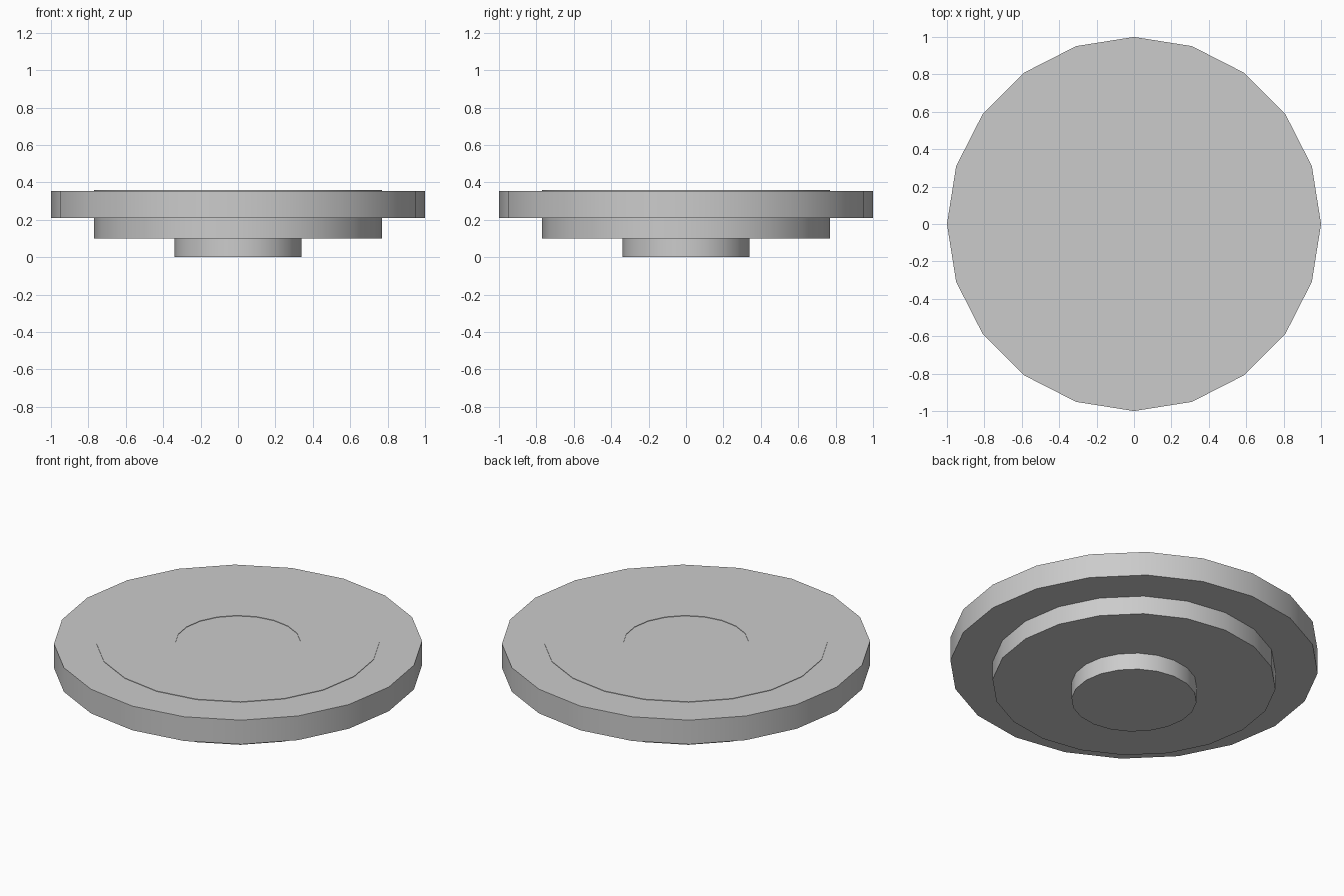
import bpy, bmesh
from math import tau
from mathutils import Vector

if "Cube" in bpy.data.objects:
    bpy.data.objects.remove(bpy.data.objects["Cube"])

SIDES = 20


def lathe(name, profile):
    """Revolve an (r, z) profile that starts and ends on the axis."""
    bm = bmesh.new()
    verts = [bm.verts.new(Vector((r, 0, z))) for r, z in profile]
    edges = [bm.edges.new(pair) for pair in zip(verts, verts[1:])]
    bmesh.ops.spin(bm, geom=verts + edges, cent=(0, 0, 0), axis=(0, 0, 1),
                   angle=tau, steps=SIDES)
    bmesh.ops.remove_doubles(bm, verts=bm.verts[:], dist=0.0005)
    bmesh.ops.recalc_face_normals(bm, faces=bm.faces[:])
    # Merge the triangle fans on the flat caps
    bmesh.ops.dissolve_limit(bm, angle_limit=0.01, verts=bm.verts[:], edges=bm.edges[:])
    mesh = bpy.data.meshes.new(name)
    bm.to_mesh(mesh)
    bm.free()
    obj = bpy.data.objects.new(name, mesh)
    bpy.context.collection.objects.link(obj)
    bpy.ops.object.select_all(action='DESELECT')
    obj.select_set(True)
    bpy.context.view_layer.objects.active = obj
    bpy.ops.object.shade_smooth_by_angle(angle=0.52)
    return obj


# Stepped disc: small foot, middle tier, wide rim, faint raised ring on top
lathe("stepped_disc", [
    (0, 0), (0.34, 0), (0.34, 0.10),
    (0.77, 0.10), (0.77, 0.21),
    (1.0, 0.21), (1.0, 0.355),
    (0.77, 0.355), (0.77, 0.358),
    (0.34, 0.358), (0.34, 0.355), (0, 0.355),
])
